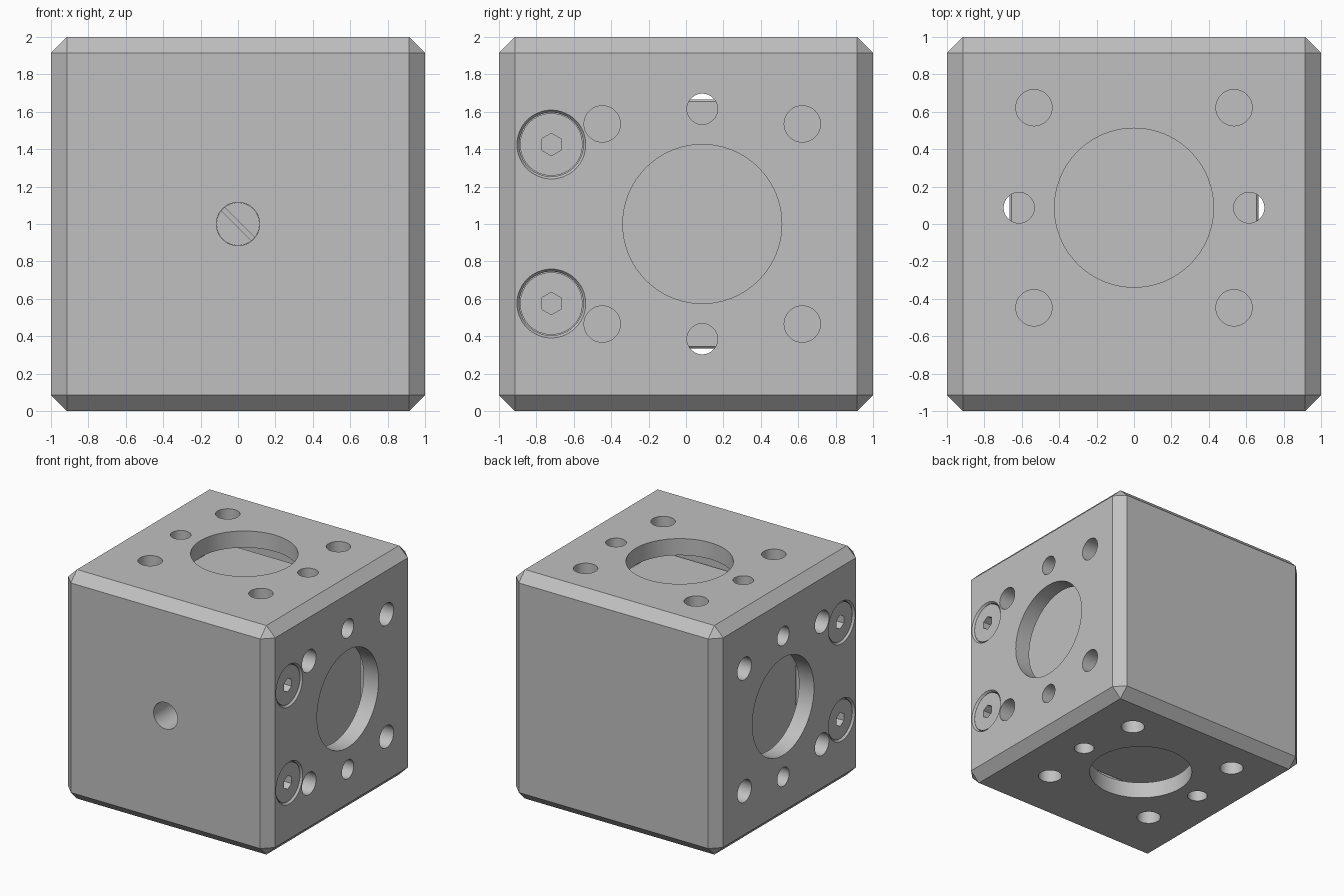
import bpy, bmesh, math
from mathutils import Vector, Matrix

cube = bpy.data.objects.get("Cube")
if cube:
    bpy.data.objects.remove(cube, do_unlink=True)

grey = bpy.data.materials.new("machined grey")
grey.use_nodes = True
grey.diffuse_color = (0.53, 0.53, 0.53, 1)
grey.node_tree.nodes["Principled BSDF"].inputs["Base Color"].default_value = (0.53, 0.53, 0.53, 1)


def make(name, bm):
    mesh = bpy.data.meshes.new(name)
    bm.to_mesh(mesh)
    bm.free()
    ob = bpy.data.objects.new(name, mesh)
    bpy.context.collection.objects.link(ob)
    mesh.materials.append(grey)
    return ob


def turned(bm, centre, direction, profile, n=64):
    """Closed solid of revolution; profile is (radius, height) along direction."""
    q = Vector(direction).to_track_quat('Z', 'Y')
    rings = []
    for r, h in profile:
        ring = []
        for i in range(n):
            a = math.pi / 2 + math.tau * i / n
            ring.append(bm.verts.new(Vector(centre) + q @ Vector((r * math.cos(a), r * math.sin(a), h))))
        rings.append(ring)
    for a, b in zip(rings, rings[1:]):
        for i in range(n):
            j = (i + 1) % n
            bm.faces.new((a[i], a[j], b[j], b[i]))
    bm.faces.new(rings[0][::-1])
    bm.faces.new(rings[-1])


def box(bm, lo, hi, bevel=0):
    lo, hi = Vector(lo), Vector(hi)
    m = Matrix.Translation((lo + hi) / 2) @ Matrix.Diagonal((*(hi - lo), 1))
    bmesh.ops.create_cube(bm, size=1, matrix=m)
    if bevel:
        bmesh.ops.bevel(bm, geom=bm.edges[:], offset=bevel, offset_type='OFFSET',
                        segments=1, affect='EDGES')


def cut(ob, bm):
    cutter = make("cutter", bm)
    cutter.hide_render = True
    mod = ob.modifiers.new("cut", 'BOOLEAN')
    mod.operation, mod.solver, mod.object = 'DIFFERENCE', 'EXACT', cutter
    activate(ob)
    bpy.ops.object.modifier_apply(modifier=mod.name)
    bpy.data.objects.remove(cutter, do_unlink=True)


def activate(ob):
    bpy.ops.object.select_all(action='DESELECT')
    ob.select_set(True)
    bpy.context.view_layer.objects.active = ob


def smooth(ob):
    activate(ob)
    bpy.ops.object.shade_smooth_by_angle(angle=math.radians(30))


CY = 0.087                     # depth position of the optical axis
MID = Vector((0, CY, 1))
BOLT_Y, BOLT_Z = -0.72, 0.425

# Chamfered housing with an inner chamber
bm = bmesh.new()
box(bm, (-1, -1, 0), (1, 1, 2), 0.085)
housing = make("housing", bm)
bm = bmesh.new()
box(bm, (-0.855, -0.6, 0.145), (0.855, 0.86, 1.855))
cut(housing, bm)

# Ports, pin holes and screw holes on the top, bottom and both sides
bm = bmesh.new()
for d in ((1, 0, 0), (-1, 0, 0), (0, 0, 1), (0, 0, -1)):
    across = Vector((0, 0, 1)) if d[0] else Vector((1, 0, 0))
    turned(bm, MID, d, [(0.425, 0.8), (0.425, 1.1)], 96)
    for s in (-1, 1):
        turned(bm, MID + across * 0.615 * s, d, [(0.082, 0.8), (0.082, 1.1)], 48)
        for t in (-0.535, 0.535):
            turned(bm, MID + across * 0.535 * s + Vector((0, t, 0)), d,
                   [(0.097, 0.8), (0.097, 1.1)], 48)
        # Counterbores for the side bolts
        if d[0]:
            turned(bm, (0, BOLT_Y, 1 + s * BOLT_Z), d,
                   [(0.171, 0.88), (0.171, 0.983), (0.184, 1.0), (0.184, 1.1)])
# Front access hole
turned(bm, (0, 0, 1), (0, -1, 0), [(0.116, 0.65), (0.116, 1.1)], 48)
cut(housing, bm)
smooth(housing)

# Socket head bolts
for side, x in (("left", 1), ("right", -1)):
    for level, s in (("upper", 1), ("lower", -1)):
        at = (0, BOLT_Y, 1 + s * BOLT_Z)
        bm = bmesh.new()
        turned(bm, at, (x, 0, 0), [(0.167, 0.87), (0.167, 0.985)])
        bolt = make(f"{level}_{side}_bolt", bm)
        bm = bmesh.new()
        turned(bm, at, (x, 0, 0), [(0.06, 0.91), (0.06, 1.1)], 6)
        cut(bolt, bm)
        smooth(bolt)

# Slotted screw at the bottom of the front hole
bm = bmesh.new()
turned(bm, (0, 0, 1), (0, -1, 0), [(0.115, 0.63), (0.115, 0.70)], 48)
screw = make("front_slotted_screw", bm)
bm = bmesh.new()
box(bm, (-0.2, -0.8, -0.012), (0.2, -0.67, 0.012))
bmesh.ops.transform(bm, verts=bm.verts[:],
                    matrix=Matrix.Translation((0, 0, 1)) @ Matrix.Rotation(math.radians(45), 4, 'Y'))
cut(screw, bm)
smooth(screw)

# Inner optical block with a thin corner mark
bm = bmesh.new()
h = Vector((0.665, 0.665, 0.665))
box(bm, MID - h, MID + h, 0.011)
make("inner_block", bm)
bm = bmesh.new()
box(bm, (0.66, -0.565, 1.52), (0.669, -0.415, 1.65))
make("block_corner_mark", bm)
